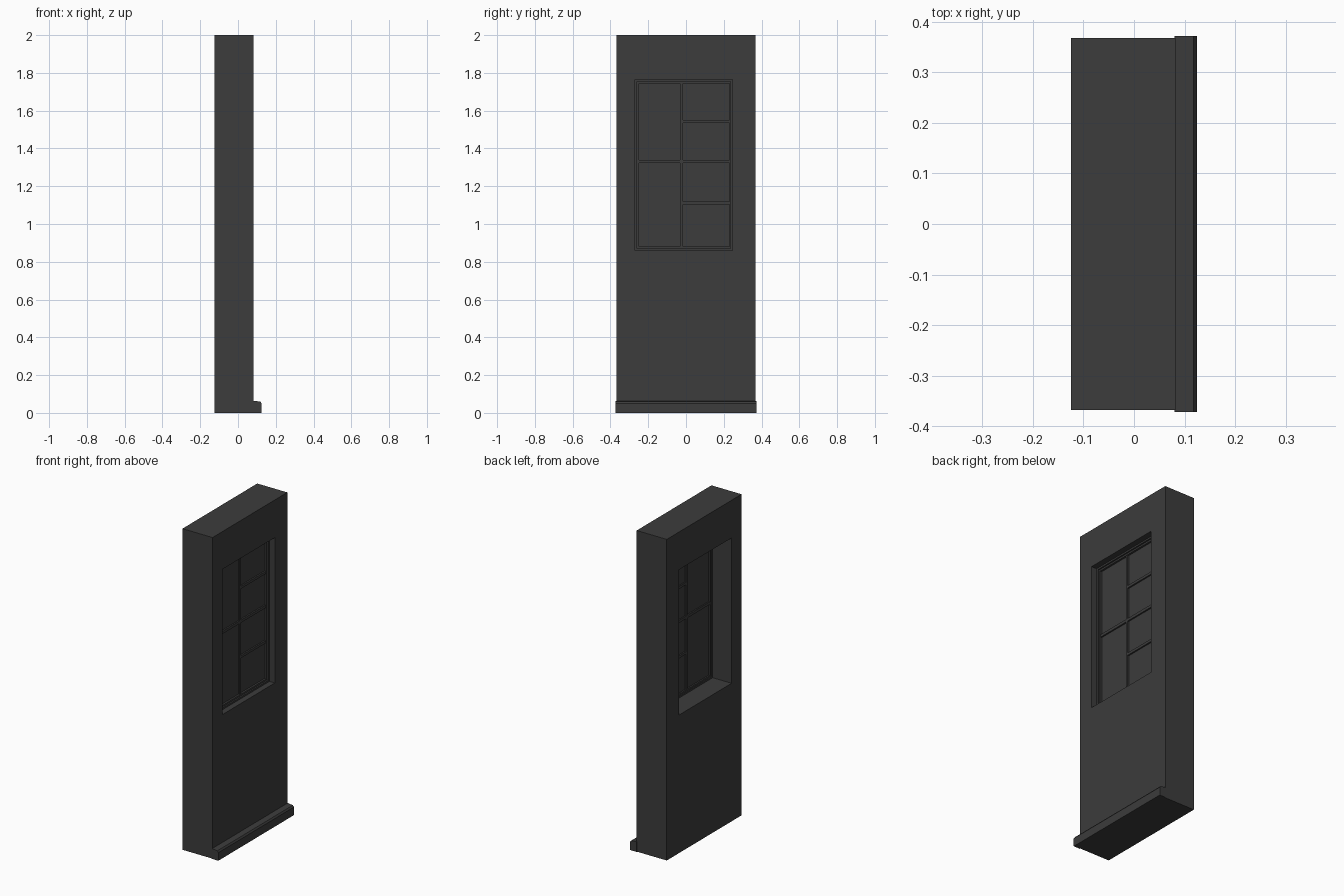
import bpy, bmesh

if "Cube" in bpy.data.objects:
    bpy.data.objects.remove(bpy.data.objects["Cube"])

mat = bpy.data.materials.new("dark_grey")
mat.diffuse_color = (0.045, 0.045, 0.045, 1)
mat.use_nodes = True
mat.node_tree.nodes["Principled BSDF"].inputs["Base Color"].default_value = mat.diffuse_color


def finish(name, bm):
    bmesh.ops.recalc_face_normals(bm, faces=bm.faces)
    me = bpy.data.meshes.new(name)
    bm.to_mesh(me)
    bm.free()
    me.materials.append(mat)
    ob = bpy.data.objects.new(name, me)
    bpy.context.collection.objects.link(ob)
    return ob


def box(name, x, y, z):
    bm = bmesh.new()
    bmesh.ops.create_cube(bm, size=1)
    for v in bm.verts:
        v.co = [sum(r) / 2 + c * (r[1] - r[0]) for r, c in zip((x, y, z), v.co)]
    return finish(name, bm)


def ring(name, x, outer, inner):
    """Rectangular frame: outer and inner are (y0, y1, z0, z1), x is the depth range."""
    bm = bmesh.new()
    loops = []
    for px, (y0, y1, z0, z1) in ((x[0], outer), (x[1], outer), (x[1], inner), (x[0], inner)):
        loops.append([bm.verts.new((px, y, z)) for y, z in ((y0, z0), (y1, z0), (y1, z1), (y0, z1))])
    for a, b in zip(loops, loops[1:] + loops[:1]):
        for i in range(4):
            j = (i + 1) % 4
            bm.faces.new((a[i], a[j], b[j], b[i]))
    return finish(name, bm)


# Wall panel with window opening
hole = (-0.27, 0.245, 0.86, 1.765)
ring("wall", (-0.125, 0.082), (-0.368, 0.368, 0, 2), hole)

# Skirting board with softly bevelled top edge
bm = bmesh.new()
profile = [(0.08, 0), (0.125, 0), (0.125, 0.05), (0.118, 0.06), (0.08, 0.064)]
face = bm.faces.new([bm.verts.new((x, -0.372, z)) for x, z in profile])
ext = bmesh.ops.extrude_face_region(bm, geom=[face])
for v in ext["geom"]:
    if isinstance(v, bmesh.types.BMVert):
        v.co.y = 0.372
finish("skirting_board", bm)

# Stepped window frame
casing = (-0.259, 0.236, 0.87, 1.755)
sash = (-0.25, 0.229, 0.88, 1.745)
ring("window_casing", (0.005, 0.045), hole, casing)
ring("window_sash", (0.01, 0.036), casing, sash)

# Glazing bars
bar_x = (0.011, 0.033)
box("mullion", bar_x, (-0.031, -0.016), sash[2:])
for y in ((sash[0], -0.031), (-0.016, sash[1])):
    box("middle_bar", bar_x, y, (1.322, 1.339))
for z in (1.11, 1.542):
    box("small_bar", bar_x, (-0.016, sash[1]), (z - 0.008, z + 0.008))

# Glass panes
box("glass", (0.019, 0.024), sash[:2], sash[2:])
